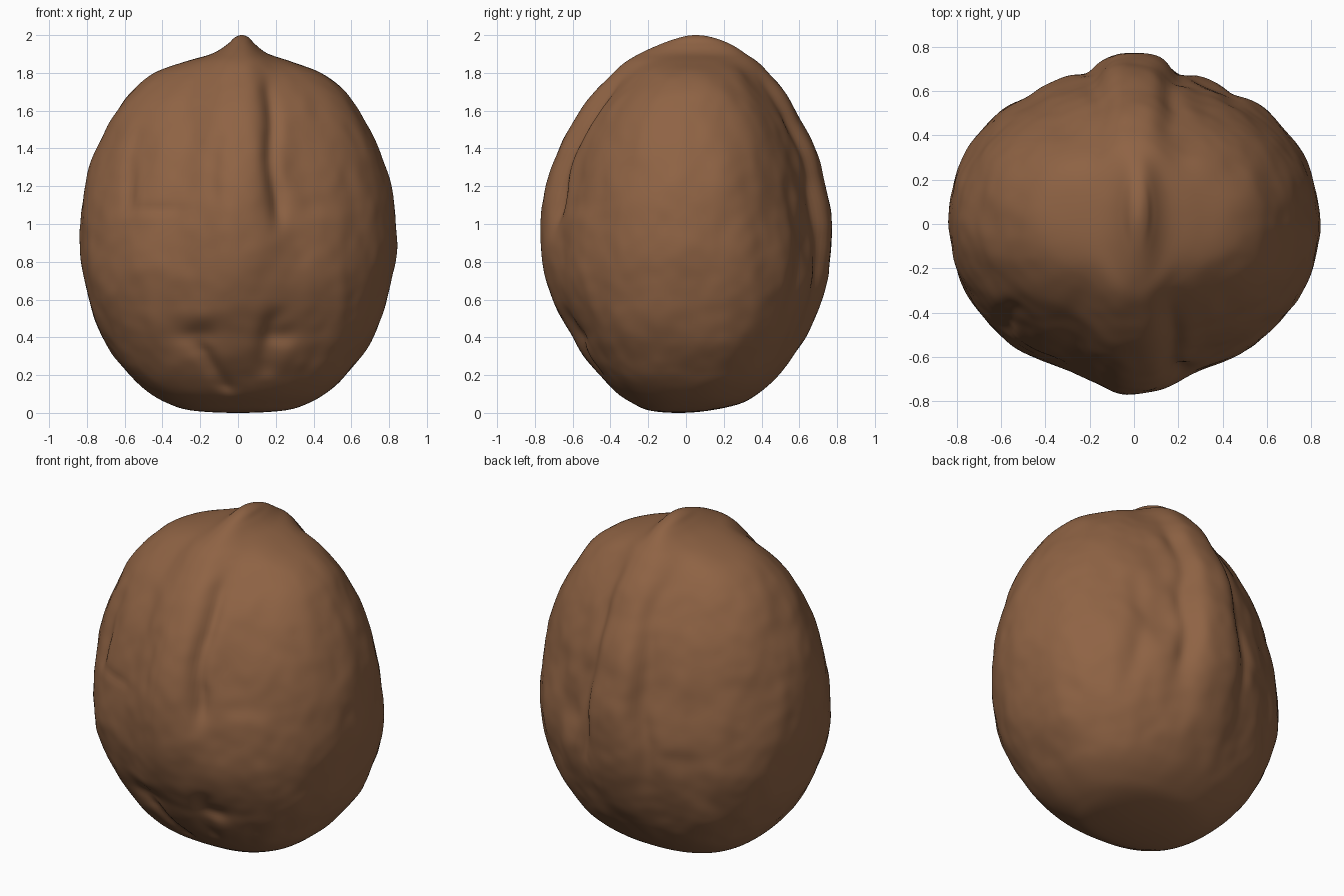
import bpy, bmesh, math
from mathutils import Vector, noise

if "Cube" in bpy.data.objects:
    bpy.data.objects.remove(bpy.data.objects["Cube"])

# Height, half width, front depth, back depth of the shell
PROFILE = [
    (0.00, 0.00, -0.04, -0.04), (0.012, 0.24, -0.19, 0.12), (0.05, 0.37, -0.28, 0.29),
    (0.10, 0.46, -0.36, 0.38), (0.20, 0.575, -0.46, 0.49), (0.40, 0.715, -0.60, 0.63),
    (0.60, 0.79, -0.70, 0.72), (0.80, 0.83, -0.755, 0.76), (1.00, 0.835, -0.77, 0.77),
    (1.20, 0.81, -0.74, 0.74), (1.40, 0.745, -0.67, 0.68), (1.60, 0.64, -0.56, 0.58),
    (1.70, 0.565, -0.48, 0.52), (1.80, 0.44, -0.39, 0.44), (1.86, 0.28, -0.32, 0.38),
    (1.90, 0.15, -0.25, 0.32), (1.95, 0.075, -0.14, 0.24), (1.985, 0.04, -0.04, 0.15),
    (2.00, 0.00, 0.05, 0.05),
]
PHI = [math.acos(max(-1, min(1, 1 - p[0]))) for p in PROFILE]


def sample(phi, col):
    """Smooth curve through one profile column."""
    n = len(PHI)
    i = max(k for k in range(n - 1) if PHI[k] <= phi + 1e-9)

    def slope(k):
        lo, hi = max(k - 1, 0), min(k + 1, n - 1)
        return (PROFILE[hi][col] - PROFILE[lo][col]) / (PHI[hi] - PHI[lo])
    h = PHI[i + 1] - PHI[i]
    t = (phi - PHI[i]) / h
    a, b = PROFILE[i][col], PROFILE[i + 1][col]
    return ((2*t**3 - 3*t*t + 1) * a + (t**3 - 2*t*t + t) * h * slope(i)
            + (3*t*t - 2*t**3) * b + (t**3 - t*t) * h * slope(i + 1))


def step(a, b, v):
    t = max(0, min(1, (v - a) / (b - a)))
    return t * t * (3 - 2 * t)


def bell(v, w):
    return math.exp(-(v / w) ** 2)


# Grooves: side (-1 front, 1 back), x at bottom, x at top, z range, width, depth
GROOVES = [
    (-1, 0.21, 0.16, 0.98, 1.75, 0.04, 0.035), (-1, -0.14, -0.10, 1.10, 1.50, 0.04, 0.01),
    (-1, -0.60, -0.54, 1.05, 1.50, 0.04, 0.02), (-1, -0.06, -0.20, 0.10, 0.38, 0.05, 0.03),
    (-1, 0.14, 0.19, 0.20, 0.55, 0.05, 0.02), (-1, 0.60, 0.60, 0.30, 1.40, 0.05, 0.01),
    (1, 0.22, 0.15, 0.60, 1.75, 0.05, 0.03), (1, -0.22, -0.14, 0.60, 1.75, 0.05, 0.025),
    (1, 0.50, 0.42, 0.40, 1.30, 0.06, 0.015), (1, -0.55, -0.45, 0.40, 1.20, 0.06, 0.01),
]
# Dents: side, x, z, x radius, z radius, depth (negative swells outward)
DENTS = [
    (-1, -0.23, 0.41, 0.11, 0.05, 0.025), (-1, -0.20, 0.52, 0.14, 0.06, -0.015),
    (-1, 0.23, 0.41, 0.09, 0.05, 0.025),
    (-1, -0.42, 1.08, 0.16, 0.03, 0.008), (-1, 0.42, 1.10, 0.15, 0.05, 0.008),
    (1, 0.34, 0.95, 0.10, 0.12, 0.03), (1, -0.40, 0.80, 0.12, 0.06, 0.012),
]


def shell_point(phi, theta):
    z = 1 - math.cos(phi)
    a, f, k = (sample(phi, c) for c in (1, 2, 3))
    mid, b = (f + k) / 2, (k - f) / 2
    c, s = math.cos(theta), math.sin(theta)
    side = 1 if s > 0 else -1
    # sections are squarer near base and tip, rounder in the middle
    power = 0.99 - 0.09 * step(1.2, 1.7, z) - 0.15 * (1 - step(0.35, 1.1, z))
    x = a * math.copysign(abs(c) ** power, c)
    # seam ridge standing proud of the two halves
    ridge = min(0.05 + 0.045 * step(0.7, 1.2, z), b * 0.25) * step(0.1, 0.6, z)
    width = 0.20 - 0.05 * step(1.5, 1.9, z) - 0.05 * (1 - step(0.1, 0.7, z))
    crest = math.exp(-abs(x / width) ** 3)
    y = (b - ridge) * abs(s) ** power + ridge * crest * abs(s)
    # long grooves and local dents, cut inward
    cut = 0
    for sd, x0, x1, z0, z1, w, d in GROOVES:
        if sd == side:
            t = (z - z0) / (z1 - z0)
            gx = x0 + (x1 - x0) * max(0, min(1, t)) + 0.012 * math.sin(z * 13)
            cut += d * bell(x - gx, w) * step(-0.1, 0.2, t) * step(-0.1, 0.2, 1 - t)
    for sd, dx, dz, rx, rz, d in DENTS:
        if sd == side:
            cut += d * bell(x - dx, rx) * bell(z - dz, rz)
    fade = step(0.0, 0.3, z) * step(0.0, 0.25, 2 - z)
    p = Vector((x, side * y, z))
    lump = 0.012 * noise.noise(Vector((x * 6, side * y * 6, z * 4 + 5)))
    lump += 0.003 * noise.noise(p * 12)
    move = lump * fade - cut * abs(s) ** 0.5 * step(0.0, 0.15, z)
    return Vector((x + c * move, mid + side * y + s * move, z))


# Walnut shell: rings of points from base to tip
RINGS, SEGS = 150, 260
bm = bmesh.new()
base = bm.verts.new(shell_point(0, 0))
tip = bm.verts.new((0.02, 0.05, 2.0))
rings = [[bm.verts.new(shell_point(math.pi * i / RINGS, 2 * math.pi * (j + 0.5) / SEGS))
          for j in range(SEGS)] for i in range(1, RINGS)]
for j in range(SEGS):
    n = (j + 1) % SEGS
    bm.faces.new((base, rings[0][n], rings[0][j]))
    bm.faces.new((tip, rings[-1][j], rings[-1][n]))
    for lo, hi in zip(rings, rings[1:]):
        bm.faces.new((lo[j], lo[n], hi[n], hi[j]))
# lean the tip slightly to the right
for v in bm.verts:
    if v is not tip:
        v.co.x += 0.02 * step(1.8, 2.0, v.co.z)
for face in bm.faces:
    face.smooth = True
bmesh.ops.recalc_face_normals(bm, faces=bm.faces)
mesh = bpy.data.meshes.new("nut_shell")
bm.to_mesh(mesh)
bm.free()
shell = bpy.data.objects.new("nut_shell", mesh)
bpy.context.collection.objects.link(shell)

brown = bpy.data.materials.new("shell_brown")
brown.diffuse_color = (0.275, 0.125, 0.058, 1)
brown.use_nodes = True
brown.node_tree.nodes["Principled BSDF"].inputs["Base Color"].default_value = brown.diffuse_color
mesh.materials.append(brown)
